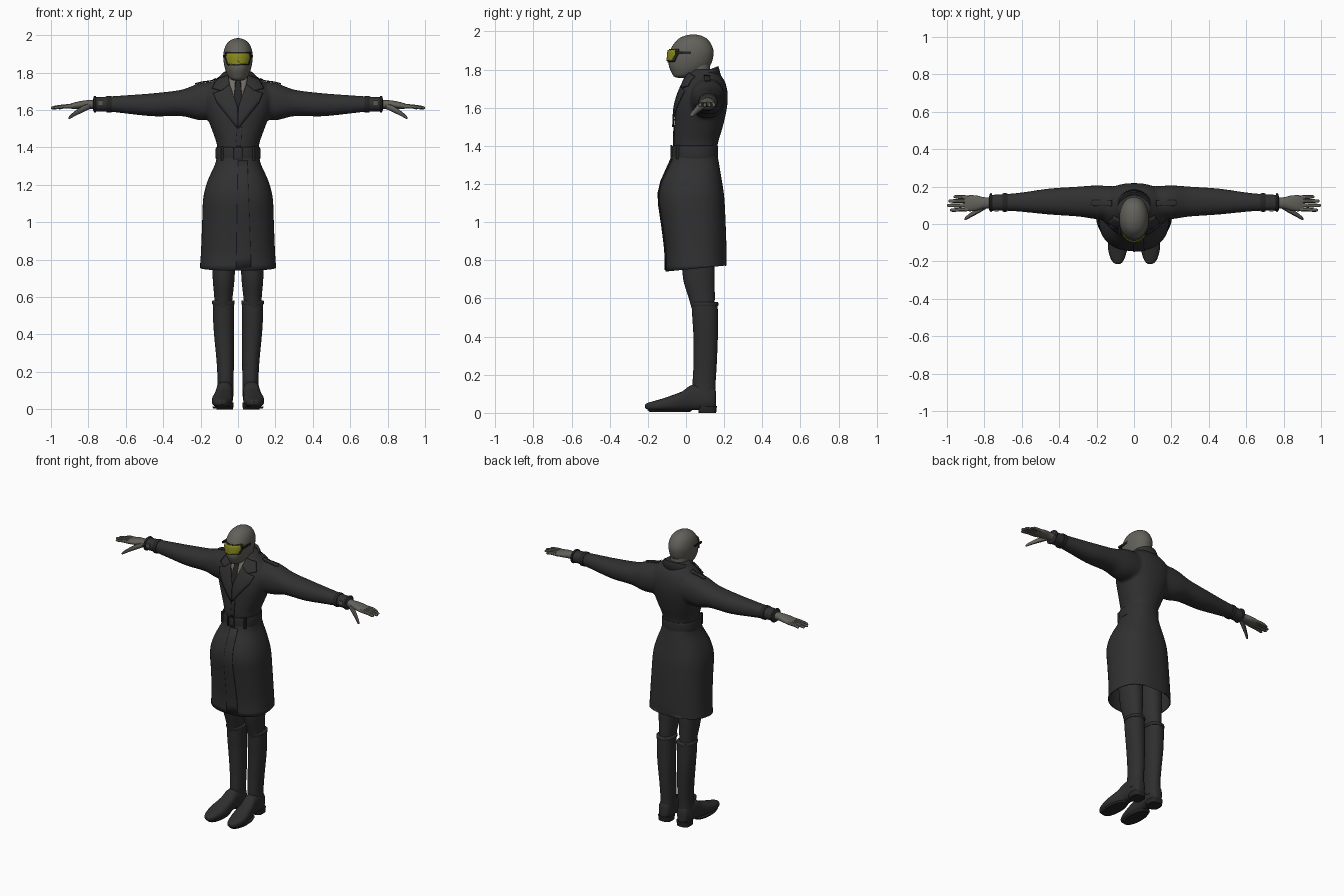
import bpy, bmesh, math
from mathutils import Vector
from mathutils.bvhtree import BVHTree

def material(name, r, g, b):
    m = bpy.data.materials.new(name)
    m.diffuse_color = (r, g, b, 1)
    return m

COAT = material("charcoal cloth", .030, .030, .030)
LEATHER = material("dark leather", .028, .028, .029)
TRIM = material("black trim", .018, .018, .018)
MASK = material("grey brown cloth", .125, .119, .102)
SHIRT = material("shirt grey", .165, .150, .125)
LENS = material("yellow lens", .25, .25, .012)
METAL = material("dull metal", .10, .10, .095)

AXES = {'X': (0, 1, 2), 'Y': (1, 0, 2), 'Z': (2, 0, 1)}

def add_loft(bm, axis, rings, sides=32, power=2.2, sign=1, caps=True, steps=4):
    """Skin smooth superellipse rings: (position, centre u, centre v, radius u, radius v)."""
    pts = [rings[0]] + list(rings) + [rings[-1]]
    smooth = []
    for i in range(1, len(pts) - 2):
        for s in range(steps):
            t = s / steps
            smooth.append([.5 * (2 * b + (c - a) * t + (2 * a - 5 * b + 4 * c - d) * t * t
                           + (3 * b - a - 3 * c + d) * t ** 3)
                           for a, b, c, d in zip(*pts[i - 1:i + 3])])
    smooth.append(rings[-1])
    k, u, v = AXES[axis]
    loops = []
    for p, cu, cv, ru, rv in smooth:
        loop = []
        for j in range(sides):
            a = 2 * math.pi * j / sides
            c, s = math.cos(a), math.sin(a)
            co = [0, 0, 0]
            co[k] = p
            co[u] = cu + ru * math.copysign(abs(c) ** (2 / power), c)
            co[v] = cv + rv * math.copysign(abs(s) ** (2 / power), s)
            co[0] *= sign
            loop.append(bm.verts.new(co))
        loops.append(loop)
    for a, b in zip(loops, loops[1:]):
        for j in range(sides):
            n = (j + 1) % sides
            bm.faces.new((a[j], a[n], b[n], b[j]))
    if caps:
        bm.faces.new(loops[0])
        bm.faces.new(loops[-1])
    return loops

def finish(bm, name, mat, mirror=False, solid=0):
    bmesh.ops.recalc_face_normals(bm, faces=bm.faces)
    me = bpy.data.meshes.new(name)
    bm.to_mesh(me)
    bm.free()
    me.materials.append(mat)
    ob = bpy.data.objects.new(name, me)
    bpy.context.collection.objects.link(ob)
    if solid:
        m = ob.modifiers.new("thickness", 'SOLIDIFY')
        m.thickness, m.offset = solid, 0
    if mirror:
        ob.modifiers.new("mirror", 'MIRROR').use_clip = False
    return ob

def loft(name, mat, axis, rings, mirror=False, solid=0, **kw):
    bm = bmesh.new()
    add_loft(bm, axis, rings, **kw)
    return finish(bm, name, mat, mirror, solid)

def box(name, mat, centre, size, mirror=False):
    bm = bmesh.new()
    bmesh.ops.create_cube(bm, size=1)
    for v in bm.verts:
        v.co = Vector(c + s * q for c, s, q in zip(centre, size, v.co))
    return finish(bm, name, mat, mirror)

def surface(ob):
    bpy.context.view_layer.update()
    return BVHTree.FromObject(ob, bpy.context.evaluated_depsgraph_get())

def plate(name, mat, tree, points, lift, mirror=False, top=False, cuts=5, solid=.005):
    """Flat outline projected onto a surface, from the front or from above."""
    bm = bmesh.new()
    bm.faces.new([bm.verts.new((p, q, 3) if top else (p, -1, q)) for p, q in points])
    bmesh.ops.triangulate(bm, faces=bm.faces[:])
    bmesh.ops.subdivide_edges(bm, edges=bm.edges[:], cuts=cuts, use_grid_fill=True)
    ray = Vector((0, 0, -1)) if top else Vector((0, 1, 0))
    for v in bm.verts:
        hit = tree.ray_cast(v.co, ray)[0]
        if hit is None:
            hit = tree.find_nearest(Vector((v.co.x, .08, v.co.z)))[0]
        v.co = hit - ray * lift
    return finish(bm, name, mat, mirror, solid)

# Coat top: torso and both sleeves fused into one skin
bm = bmesh.new()
add_loft(bm, 'Z', [(1.355, 0, .05, .108, .11), (1.42, 0, .053, .114, .116), (1.5, 0, .066, .142, .127),
                   (1.6, 0, .08, .178, .135), (1.68, 0, .092, .19, .126), (1.74, 0, .098, .15, .105),
                   (1.78, 0, .095, .10, .078), (1.80, 0, .09, .08, .06)])
for s in (1, -1):
    add_loft(bm, 'X', [(.08, .11, 1.655, .09, .10), (.2, .116, 1.645, .09, .10), (.3, .12, 1.638, .080, .071),
                       (.45, .12, 1.628, .070, .062), (.6, .117, 1.63, .052, .049),
                       (.7, .115, 1.632, .044, .040), (.775, .113, 1.63, .044, .039)], sign=s)
coat = finish(bm, "coat_top", COAT)
m = coat.modifiers.new("fuse", 'REMESH')
m.mode, m.voxel_size, m.use_smooth_shade = 'VOXEL', .009, True
m = coat.modifiers.new("soften", 'SMOOTH')
m.iterations = 6

# Coat skirt: open shell with the hem dropping toward the front
bm = bmesh.new()
loops = add_loft(bm, 'Z', [(1.37, 0, .047, .108, .112), (1.31, 0, .044, .12, .126), (1.22, 0, .03, .160, .155),
                           (1.13, 0, .028, .183, .170), (1.0, 0, .04, .189, .165), (.85, 0, .052, .195, .158),
                           (.757, 0, .053, .201, .157)], sides=48, power=2.4, caps=False)
for v in loops[-1]:
    v.co.z += (v.co.y - .05) * .1
skirt = finish(bm, "coat_skirt", COAT, solid=.005)
skirt_tree = surface(skirt)
plate("skirt_overlap", COAT, skirt_tree, [(0, 1.33), (.05, 1.33), (.07, .76), (-.01, .748)], .003, cuts=9)

# Belt with buckle and loops
loft("belt", LEATHER, 'Z', [(1.335, 0, .046, .112, .114), (1.34, 0, .046, .119, .121),
                            (1.395, 0, .047, .119, .121), (1.4, 0, .047, .110, .112)], sides=48)
for x in (-.022, .022):
    box("buckle_side", TRIM, (x, -.077, 1.368), (.007, .008, .07))
for z in (1.336, 1.4):
    box("buckle_bar", TRIM, (0, -.077, z), (.05, .008, .007))
box("belt_loop", TRIM, (.085, -.043, 1.368), (.014, .02, .075), mirror=True)

# Shirt, tie, lapels and shoulder straps laid on the coat
tree = surface(coat)
plate("shirt_front", SHIRT, tree, [(-.058, 1.775), (.058, 1.775), (.012, 1.61), (-.012, 1.61)], .002)
plate("tie", TRIM, tree, [(-.014, 1.765), (.014, 1.765), (.010, 1.735), (.021, 1.65), (0, 1.61),
                          (-.021, 1.65), (-.010, 1.735)], .007)
plate("lapel", COAT, tree, [(.045, 1.738), (.085, 1.705), (.132, 1.688), (.11, 1.635), (.002, 1.50),
                            (.002, 1.615)], .008, mirror=True, solid=.008)
plate("collar_wing", COAT, tree, [(.052, 1.785), (.11, 1.765), (.138, 1.715), (.088, 1.703),
                                  (.045, 1.738)], .012, mirror=True, solid=.008)
plate("front_edge", COAT, tree, [(-.004, 1.51), (.02, 1.51), (.015, 1.40), (-.012, 1.40)], .003)
plate("shoulder_strap", COAT, tree, [(.12, .095), (.22, .098), (.23, .113), (.22, .128), (.12, .125)],
      .005, mirror=True, top=True)

# Raised collar folded round the neck
bm = bmesh.new()
rows = []
for i in range(33):
    a = math.radians(-130 + 260 * i / 32)
    back = .5 + .5 * math.cos(a)
    s, c = math.sin(a), math.cos(a)
    rows.append([bm.verts.new((r * s, .085 + r * .95 * c, z)) for r, z in
                 ((.070, 1.745), (.078, 1.745 + .065 * back), (.088, 1.750 + .066 * back),
                  (.104 + .018 * (1 - back), 1.735 + .022 * back))])
for a, b in zip(rows, rows[1:]):
    for j in range(3):
        bm.faces.new((a[j], a[j + 1], b[j + 1], b[j]))
finish(bm, "collar", COAT, solid=.006)

# Masked head and neck
loft("neck", MASK, 'Z', [(1.70, 0, .08, .062, .06), (1.78, 0, .07, .058, .058), (1.85, 0, .06, .06, .065)])
head = loft("head", MASK, 'Z', [(1.757, 0, -.022, .016, .022), (1.765, 0, -.014, .038, .050),
            (1.785, 0, .004, .055, .080), (1.82, 0, .018, .069, .108), (1.86, 0, .026, .077, .115),
            (1.90, 0, .030, .078, .114), (1.94, 0, .034, .068, .094), (1.965, 0, .036, .050, .070),
            (1.98, 0, .037, .025, .036), (1.984, 0, .037, .005, .007)], power=2.1)

# Goggles: frame, lens and side arms
tree = surface(head)
def goggle(w, top, low, nose):
    half = [(w * .92, top), (w, top - .02), (w * .8, low), (w * .25, low), (0, nose)]
    return half + [(-x, z) for x, z in half[-2::-1]]
plate("goggle_frame", TRIM, tree, goggle(.069, 1.908, 1.841, 1.856), .004, solid=.008)
plate("goggle_lens", LENS, tree, goggle(.063, 1.902, 1.847, 1.863), .010, solid=.005)
box("goggle_arm", TRIM, (.077, -.015, 1.888), (.008, .085, .014), mirror=True)

# Sleeve straps
for x, w in ((.69, .028), (.765, .014)):
    loft("cuff_strap", TRIM, 'X', [(x - w / 2, .115, 1.631, .043, .038), (x - w / 2 + .003, .115, 1.631, .049, .044),
         (x + w / 2 - .003, .115, 1.631, .049, .044), (x + w / 2, .115, 1.631, .043, .038)], mirror=True)
box("cuff_buckle", METAL, (.735, .073, 1.64), (.022, .01, .024), mirror=True)

# Gloved hands
loft("palm", MASK, 'X', [(.75, .113, 1.630, .030, .026), (.80, .113, 1.630, .030, .023),
     (.84, .112, 1.627, .040, .021), (.88, .111, 1.622, .043, .017), (.905, .111, 1.620, .038, .010)], mirror=True)
for y0, y1, tip in ((.080, .074, .985), (.101, .099, 1.0), (.122, .123, .993), (.142, .146, .965)):
    loft("finger", MASK, 'X', [(.875, y0, 1.621, .011, .012), (.93, (y0 + y1) / 2, 1.619, .0105, .011),
         (tip - .015, y1, 1.613, .009, .009), (tip - .003, y1, 1.611, .006, .006), (tip, y1, 1.611, .002, .002)],
         mirror=True, sides=12, steps=2)
loft("thumb", MASK, 'X', [(.79, .098, 1.622, .016, .016), (.83, .075, 1.605, .017, .018),
     (.87, .050, 1.582, .013, .014), (.898, .031, 1.563, .010, .010), (.907, .026, 1.557, .003, .003)],
     mirror=True, sides=14)

# Trousers
loft("trouser_leg", COAT, 'Z', [(.54, .08, .09, .045, .058), (.60, .078, .083, .049, .068),
     (.68, .077, .07, .057, .080), (.75, .077, .065, .061, .085), (1.0, .08, .05, .075, .09)], mirror=True)

# Tall boots: shaft, rim, foot and heel
loft("boot_shaft", LEATHER, 'Z', [(.07, .07, .10, .046, .056), (.15, .067, .095, .043, .060),
     (.25, .068, .10, .046, .061), (.4, .075, .103, .053, .064), (.5, .078, .100, .056, .067),
     (.575, .078, .098, .057, .068)], mirror=True)
loft("boot_rim", LEATHER, 'Z', [(.560, .078, .098, .056, .067), (.563, .078, .098, .060, .071),
     (.578, .078, .098, .060, .071), (.582, .078, .098, .054, .065)], mirror=True)
loft("boot_foot", LEATHER, 'Y', [(-.215, .086, .035, .008, .007), (-.205, .087, .035, .024, .016),
     (-.18, .088, .036, .039, .023), (-.13, .087, .042, .052, .031), (-.08, .083, .050, .055, .040),
     (-.02, .078, .062, .049, .051), (.03, .073, .080, .045, .066), (.10, .070, .080, .045, .066),
     (.145, .070, .075, .036, .058), (.158, .070, .070, .018, .040)], mirror=True, power=2.5)
loft("boot_sole", TRIM, 'Z', [(.004, .086, -.085, .046, .105), (.016, .086, -.085, .052, .118)],
     mirror=True, steps=1)
loft("boot_heel", TRIM, 'Z', [(0, .070, .112, .044, .046), (.035, .070, .112, .046, .050)],
     mirror=True, power=3, steps=1)

# Smooth shading with sharp edges kept
for ob in bpy.context.collection.objects:
    ob.select_set(True)
    bpy.context.view_layer.objects.active = ob
bpy.ops.object.shade_smooth_by_angle()
